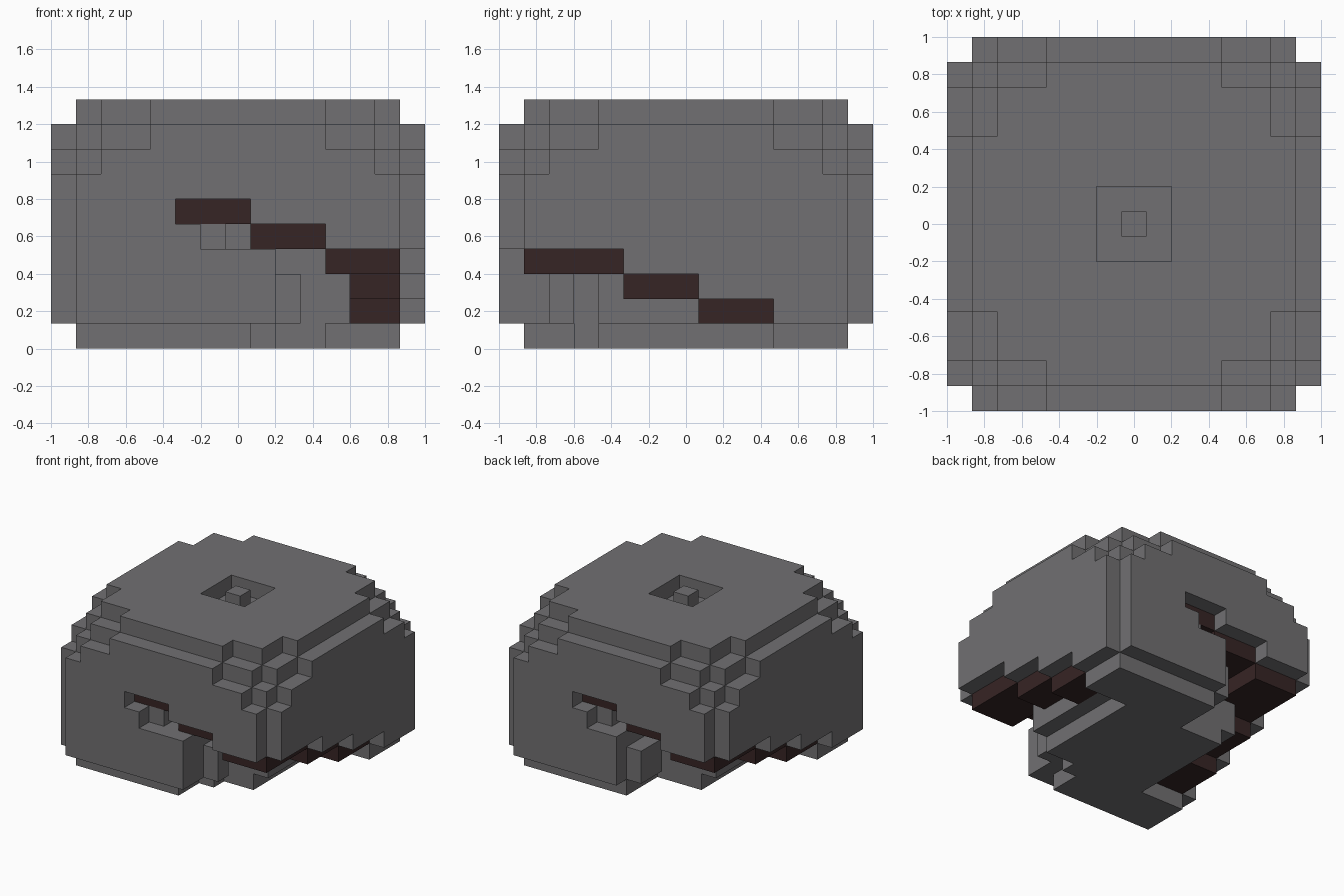
import bpy, bmesh
from mathutils import Vector

N, H = 15, 10            # blocks along each side, blocks in height
S = 2 / N                # block size

cube = bpy.data.objects.get("Cube")
if cube:
    bpy.data.objects.remove(cube)


def material(name, rgb):
    m = bpy.data.materials.new(name)
    m.use_nodes = True
    m.diffuse_color = (*rgb, 1)
    m.node_tree.nodes["Principled BSDF"].inputs["Base Color"].default_value = (*rgb, 1)
    return m


grey = material("stone grey", (0.165, 0.162, 0.168))
maroon = material("dark maroon", (0.037, 0.018, 0.018))


# Rounded block: stepped upper corners, inset bottom layer
def in_block(i, j, k):
    u, v = min(i, N - 1 - i), min(j, N - 1 - j)
    lo, hi, w = min(u, v), max(u, v), H - 1 - k
    if w == 0:
        return lo >= 1 and not (lo < 2 and hi < 4)
    if w == 1:
        return not (lo < 1 and hi < 4) and hi >= 2
    if w == 2:
        return not (lo < 1 and hi < 2)
    if k == 0:
        return lo >= 1
    return hi >= 1


# Height of the stair that winds down the front and round the right side
def stair_level(i, j):
    if j <= 3 and 5 <= i <= 10:
        return 5 if i < 8 else 4
    if j <= 3 and i >= 11:
        return 3
    if i >= 12 and j <= 10:
        return 3 if j < 5 else 2 if j < 8 else 1
    return -1


# Where the lower lip of the opening ends, for each row inward
FRONT_LIP = {0: (8, 8, 8, 9), 1: (9, 9, 10, 9), 3: (9, 9, 9, 9), 4: (6, 7, 7, 6)}
BACK_LIP = {0: (8, 8, 8, 8), 1: (8, 9, 9, 8), 3: (8, 8, 8, 8), 4: (6, 7, 7, 6)}


def opening(i, j, k, lip):
    """Return 'lining', 'gap' or None for one block of the winding opening."""
    if k == 0 and i == 11 and 4 <= j <= 10:
        return "gap"
    h = stair_level(i, j)
    if h < 0 or k > h:
        return None
    if k == h:
        return "gap" if j == 0 or i == N - 1 else "lining"
    if j <= 3 and i < 12:
        row = lip[1 if k == 2 else k]
        return "gap" if i >= row[j] else None
    return "gap"


# Sort every block into its part
parts = {"base_plate": set(), "body": set(), "opening_lining": set(), "top_stud": set()}
for i in range(N):
    for j in range(N):
        for k in range(H):
            if not in_block(i, j, k):
                continue
            kind = (opening(i, j, k, FRONT_LIP)
                    or opening(N - 1 - i, N - 1 - j, k, BACK_LIP))
            if kind == "gap":
                continue
            if kind == "lining":
                parts["opening_lining"].add((i, j, k))
            elif k == H - 1 and abs(i - 7) <= 1 and abs(j - 7) <= 1:
                if i == j == 7:
                    parts["top_stud"].add((i, j, k))
            else:
                parts["base_plate" if k == 0 else "body"].add((i, j, k))
solid = set().union(*parts.values())


# Skin the exposed sides of a part's blocks and merge flat areas
def build_part(name, cells, mat):
    bm = bmesh.new()
    for cell in cells:
        for axis in range(3):
            for side in (-1, 1):
                near = list(cell)
                near[axis] += side
                if tuple(near) in solid:
                    continue
                n, a, b = Vector(), Vector(), Vector()
                n[axis] = side / 2
                a[(axis + 1) % 3] = 0.5
                b[(axis + 2) % 3] = 0.5 * side
                c = Vector(cell) + Vector((0.5, 0.5, 0.5)) + n
                ring = (c - a - b, c + a - b, c + a + b, c - a + b)
                bm.faces.new([bm.verts.new(((p.x - N / 2) * S, (p.y - N / 2) * S, p.z * S))
                              for p in ring])
    bmesh.ops.remove_doubles(bm, verts=bm.verts, dist=S / 100)
    bmesh.ops.dissolve_limit(bm, angle_limit=0.01, verts=bm.verts, edges=bm.edges)
    mesh = bpy.data.meshes.new(name)
    bm.to_mesh(mesh)
    bm.free()
    mesh.materials.append(mat)
    bpy.context.collection.objects.link(bpy.data.objects.new(name, mesh))


for name, cells in parts.items():
    build_part(name, cells, maroon if name == "opening_lining" else grey)
